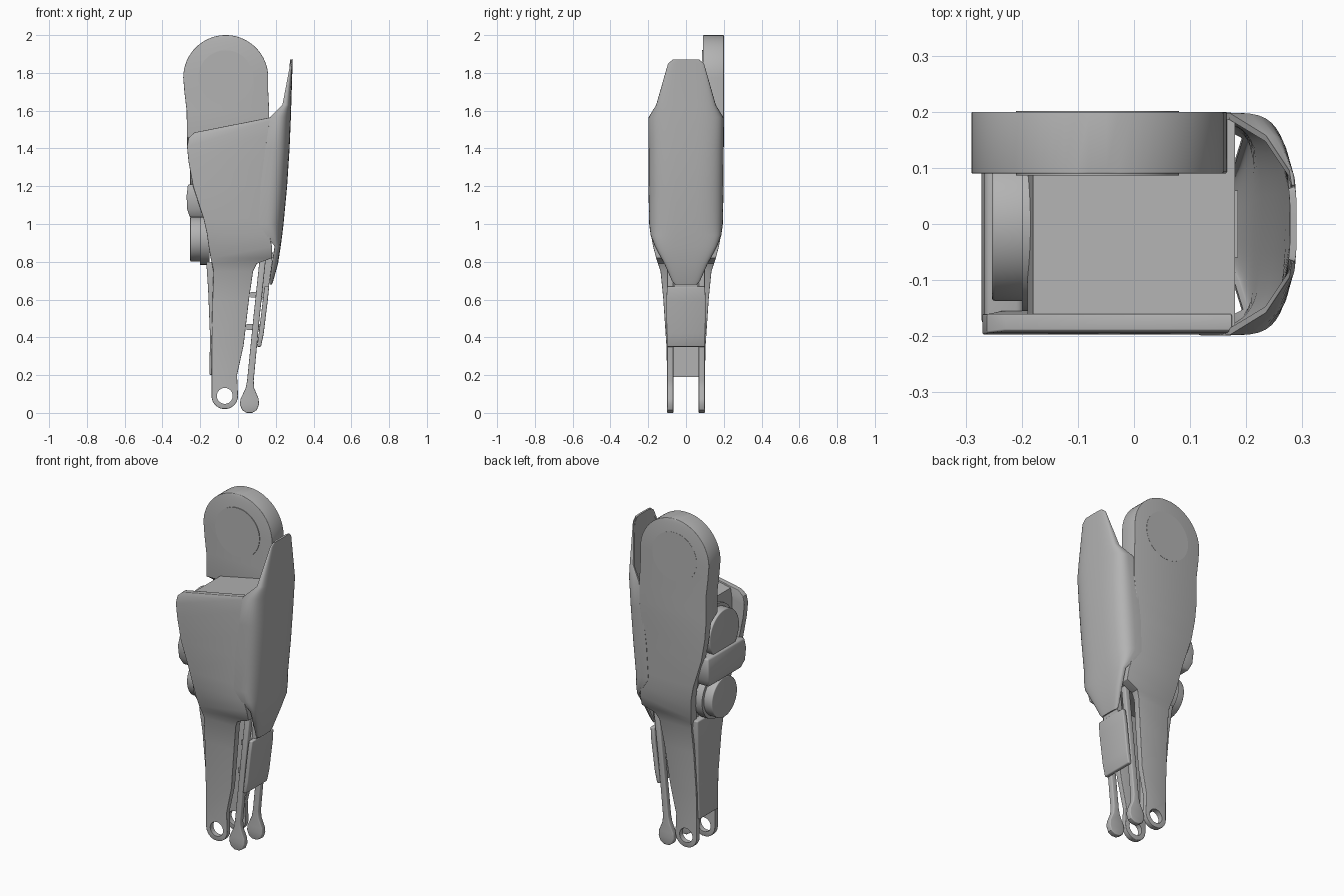
import bpy, bmesh
from math import sin, cos, pi, radians
from mathutils import Matrix

if "Cube" in bpy.data.objects:
    bpy.data.objects.remove(bpy.data.objects["Cube"])

grey = bpy.data.materials.new("satin_grey")
grey.use_nodes = True
grey.diffuse_color = (0.45, 0.45, 0.45, 1)
grey.node_tree.nodes["Principled BSDF"].inputs["Base Color"].default_value = (0.45, 0.45, 0.45, 1)


def finish(name, bm, bevel=0.0, thickness=0.0, cutter=None):
    """Turn a bmesh into a shaded object with its modifiers applied."""
    mesh = bpy.data.meshes.new(name)
    bm.to_mesh(mesh)
    bm.free()
    mesh.materials.append(grey)
    obj = bpy.data.objects.new(name, mesh)
    bpy.context.collection.objects.link(obj)
    if thickness:
        mod = obj.modifiers.new("thickness", "SOLIDIFY")
        mod.thickness, mod.offset = thickness, -1
    if bevel:
        mod = obj.modifiers.new("round", "BEVEL")
        mod.width, mod.segments = bevel, 3
        mod.limit_method, mod.angle_limit = "ANGLE", radians(50)
    if cutter:
        mod = obj.modifiers.new("hole", "BOOLEAN")
        mod.operation, mod.object, mod.solver = "DIFFERENCE", cutter, "EXACT"
    bpy.ops.object.select_all(action="DESELECT")
    obj.select_set(True)
    bpy.context.view_layer.objects.active = obj
    bpy.ops.object.convert(target="MESH")
    bpy.ops.object.shade_smooth_by_angle(angle=radians(35))
    return obj


def loft(rings, closed=True):
    """Skin a stack of cross-sections; closed sections also get end caps."""
    bm = bmesh.new()
    rows = [[bm.verts.new(p) for p in ring] for ring in rings]
    n = len(rows[0])
    for a, b in zip(rows, rows[1:]):
        for i in range(n if closed else n - 1):
            j = (i + 1) % n
            bm.faces.new((a[i], a[j], b[j], b[i]))
    if closed:
        bm.faces.new(rows[0])
        bm.faces.new(rows[-1])
        bmesh.ops.recalc_face_normals(bm, faces=bm.faces)
    return bm


def slab(name, rows, side=1, **options):
    """Loft of rectangles: z, left, right, outer y, inner y, rise at right."""
    rings = []
    for z, left, right, outer, inner, *rise in rows:
        top = z + (rise[0] if rise else 0)
        rings.append([(left, side * outer, z), (right, side * outer, top),
                      (right, side * inner, top), (left, side * inner, z)])
    return finish(name, loft(rings), **options)


def disc(name, axis, centre, radius, depth, bevel=0.0):
    bm = bmesh.new()
    bmesh.ops.create_cone(bm, cap_ends=True, segments=48, radius1=radius, radius2=radius, depth=depth)
    turn = Matrix.Rotation(pi / 2, 4, "Y" if axis == "x" else "X")
    bm.transform(Matrix.Translation(centre) @ turn)
    return finish(name, bm, bevel=bevel)


def arc_rows(cx, cz, radius, start, end, outer, inner, steps=9):
    """Slab rows following a circle, from one height angle to another."""
    rows = []
    for i in range(steps):
        a = radians(start + (end - start) * i / (steps - 1))
        rows.append((cz + radius * sin(a), cx - radius * cos(a), cx + radius * cos(a), outer, inner))
    return rows


# Side plates: ankle eye, tapering shin and wide upper flange
ankle_hole = disc("ankle_hole_cutter", "y", (-0.07, 0.09, 0.09)[:1] + (0, 0.09), 0.042, 0.6)
ankle_hole.hide_render = True
shin = arc_rows(-0.07, 0.09, 0.07, -80, 0, 0.1, 0.07) + [
    (0.2, -0.14, -0.005, 0.1, 0.07),
    (0.36, -0.14, 0.03, 0.104, 0.07),
    (0.6, -0.135, 0.058, 0.12, 0.08),
    (0.75, -0.13, 0.08, 0.135, 0.095),
    (0.79, -0.138, 0.1, 0.148, 0.1),
    (0.82, -0.145, 0.18, 0.158, 0.105),
    (0.88, -0.155, 0.18, 0.174, 0.125),
    (0.95, -0.165, 0.165, 0.187, 0.14),
    (1.03, -0.183, 0.125, 0.194, 0.15),
    (1.2, -0.238, 0.13, 0.197, 0.155)]
front_top = [(1.33, -0.262, 0.15, 0.197, 0.16), (1.41, -0.27, 0.16, 0.197, 0.16, 0.06),
             (1.455, -0.262, 0.17, 0.194, 0.16, 0.09), (1.485, -0.23, 0.175, 0.19, 0.16, 0.08)]
slab("front_plate", shin + front_top, side=-1, bevel=0.012, cutter=ankle_hole)

neck = [(1.33, -0.262, 0.15, 0.199, 0.155), (1.42, -0.27, 0.163, 0.2, 0.15),
        (1.46, -0.27, 0.166, 0.2, 0.09), (1.6, -0.272, 0.165, 0.2, 0.09),
        (1.7, -0.284, 0.16, 0.2, 0.09)]
head = arc_rows(-0.065, 1.775, 0.225, 0, 86, 0.2, 0.09, 16)
slab("back_plate_and_hip", shin + neck + head, bevel=0.02, cutter=ankle_hole)
bpy.data.objects.remove(ankle_hole)

# Round bearing caps on both faces of the hip
for name, y in (("hip_cap_back", 0.198), ("hip_cap_front", 0.089)):
    disc(name, "y", (-0.065, y, 1.775), 0.145, 0.006)

# Solid thigh core between the plates, open at the motor side
slab("thigh_core", [
    (0.8, -0.13, 0.1, 0.13, -0.13),
    (0.83, -0.135, 0.175, 0.14, -0.14),
    (0.95, -0.15, 0.178, 0.17, -0.17),
    (1.2, -0.185, 0.18, 0.187, -0.187),
    (1.42, -0.19, 0.18, 0.188, -0.188, 0.07),
    (1.485, -0.18, 0.18, 0.186, -0.186, 0.075)])

# Curved outer shell
shell_rows = [(0.68, 0.168, 0.18, 0.06), (0.7, 0.168, 0.187, 0.075), (0.79, 0.18, 0.212, 0.115),
              (0.88, 0.195, 0.226, 0.163), (0.94, 0.15, 0.234, 0.187), (1.0, 0.11, 0.241, 0.195),
              (1.2, 0.12, 0.26, 0.199), (1.4, 0.145, 0.273, 0.199), (1.565, 0.17, 0.28, 0.198),
              (1.63, 0.235, 0.282, 0.158), (1.85, 0.277, 0.289, 0.095), (1.87, 0.281, 0.29, 0.07)]
sections = []
for z, seam, out, half in shell_rows:
    ring = []
    for i in range(25):
        a = -pi / 2 + pi * i / 24
        s = sin(a)
        ring.append((seam + (out - seam) * max(cos(a), 0) ** 0.55,
                     half * abs(s) ** 0.65 * (1 if s > 0 else -1), z))
    sections.append(ring)
finish("outer_shell", loft(sections, closed=False), thickness=0.012)

# Motors facing sideways, with the bridge cover between them
for name, z, radius in (("upper", 1.3, 0.137), ("lower", 0.92, 0.118)):
    disc(name + "_motor", "x", (-0.205, 0, z), radius, 0.096, bevel=0.005)
    disc(name + "_motor_flange", "x", (-0.175, 0, z), radius + 0.018, 0.05)
slab("motor_bridge", [
    (1.035, -0.255, -0.16, 0.15, -0.15),
    (1.08, -0.27, -0.16, 0.172, -0.172),
    (1.15, -0.272, -0.18, 0.18, -0.18),
    (1.21, -0.265, -0.2, 0.172, -0.172)], bevel=0.01)

# Shin cover on the motor side
slab("shin_cover", [
    (0.2, -0.152, -0.12, 0.088, -0.088),
    (0.4, -0.148, -0.12, 0.096, -0.096),
    (0.65, -0.158, -0.12, 0.112, -0.112),
    (0.8, -0.168, -0.12, 0.13, -0.13)], bevel=0.008)
slab("shin_web", [(0.19, -0.13, -0.1, 0.075, -0.075), (0.8, -0.13, -0.1, 0.11, -0.11)])

# Paired push rods with drop-shaped ends
rod = [(0, 0.045, 0.075), (0.015, 0.022, 0.1), (0.045, 0.01, 0.111), (0.075, 0.014, 0.109),
       (0.13, 0.04, 0.086), (0.17, 0.048, 0.083), (0.5, 0.081, 0.114), (0.82, 0.115, 0.148)]
for name, side in (("front_push_rod", -1), ("back_push_rod", 1)):
    slab(name, [r + (0.1, 0.067) for r in rod], side=side, bevel=0.005)

# Calf guard, its cross bands and the arm up into the shell
slab("calf_guard", [(0.35, 0.1, 0.122, 0.1, -0.1), (0.42, 0.11, 0.136, 0.102, -0.102),
                    (0.6, 0.132, 0.158, 0.104, -0.104), (0.67, 0.14, 0.165, 0.1, -0.1)], bevel=0.006)
for name, z, left in (("lower_band", 0.44, 0.045), ("upper_band", 0.61, 0.065)):
    slab(name, [(z, left, left + 0.08, 0.064, -0.064), (z + 0.03, left, left + 0.085, 0.064, -0.064)])
slab("guard_arm", [(0.6, 0.125, 0.155, 0.06, -0.06), (0.85, 0.15, 0.185, 0.06, -0.06)])
